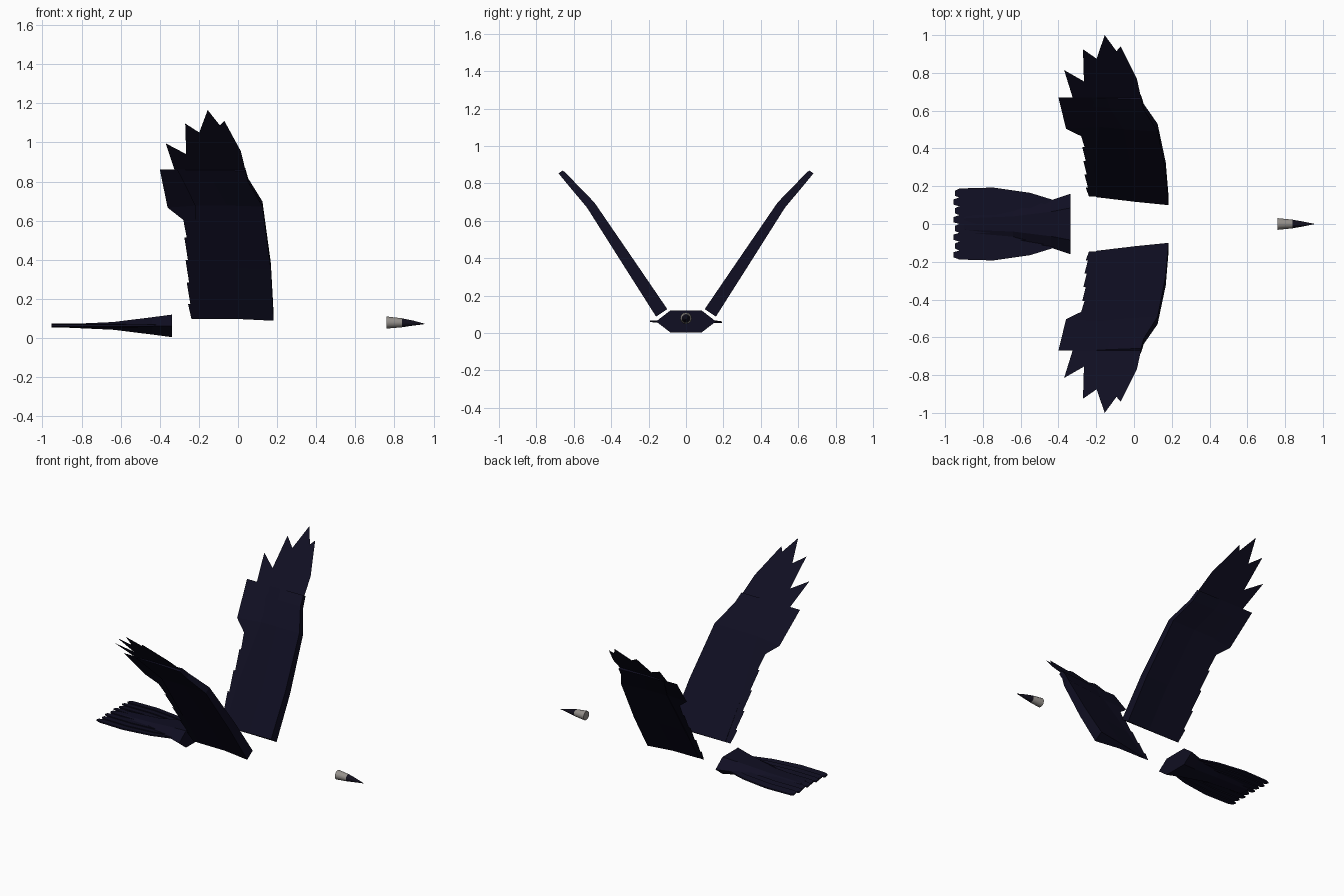
import bpy
import bmesh
from math import sin, cos, pi

old = bpy.data.objects.get("Cube")
if old:
    bpy.data.objects.remove(old, do_unlink=True)


def material(name, color):
    m = bpy.data.materials.new(name)
    m.use_nodes = True
    m.diffuse_color = (*color, 1)
    bsdf = m.node_tree.nodes["Principled BSDF"]
    bsdf.inputs["Base Color"].default_value = (*color, 1)
    bsdf.inputs["Roughness"].default_value = 0.9
    return m


NAVY = material("midnight navy feathers", (0.005, 0.0045, 0.016))
HORN = material("dark horn", (0.006, 0.005, 0.012))
GREY = material("warm grey", (0.30, 0.28, 0.26))


def finish(name, bm, *mats):
    bmesh.ops.recalc_face_normals(bm, faces=bm.faces)
    mesh = bpy.data.meshes.new(name)
    bm.to_mesh(mesh)
    bm.free()
    for m in mats:
        mesh.materials.append(m)
    ob = bpy.data.objects.new(name, mesh)
    bpy.context.collection.objects.link(ob)
    return ob


def loft(bm, sections):
    """Skin a list of equal-length rings and cap both ends."""
    rings = [[bm.verts.new(p) for p in s] for s in sections]
    n = len(rings[0])
    for a, b in zip(rings, rings[1:]):
        for i in range(n):
            j = (i + 1) % n
            bm.faces.new((a[i], a[j], b[j], b[i]))
    bm.faces.new(rings[0])
    bm.faces.new(rings[-1])


def face(bm, points):
    bm.faces.new([bm.verts.new(p) for p in points])


# Wing spine, as y and z from root through elbow to wrist and tip
SPINE = [(0.13, 0.108), (0.51, 0.685), (0.67, 0.862), (1.0, 1.166)]


def spine_z(y):
    for (y0, z0), (y1, z1) in zip(SPINE, SPINE[1:]):
        if y <= y1 or y1 == 1.0:
            return z0 + (z1 - z0) * (y - y0) / (y1 - y0)


def wing_point(side, x, y, drop):
    """Point on the wing, pushed by drop towards its underside."""
    return (x, side * (y + 0.835 * drop), spine_z(y) - 0.55 * drop)


def wing(side, label):
    # Thick arm: y, leading x, trailing x, half thickness
    stations = [(0.13, 0.182, -0.20, 0.036), (0.30, 0.168, -0.21, 0.031),
                (0.51, 0.125, -0.22, 0.024), (0.62, 0.052, -0.28, 0.018),
                (0.67, 0.037, -0.31, 0.014)]
    bm = bmesh.new()
    sections = []
    for y, lead, trail, h in stations:
        mid = lead - 0.18
        ring = [(lead, -h), (lead, h), (mid, 0.55 * h), (trail, 0.52 * h),
                (trail, 0.4 * h), (mid, -0.4 * h)]
        sections.append([wing_point(side, x, y, d) for x, d in ring])
    loft(bm, sections)
    finish(label + "_wing_arm", bm, NAVY)

    # Flat trailing feathers, each stepping out at its outer end
    bm = bmesh.new()

    def sheet(points):
        face(bm, [wing_point(side, x, y, max(0, 0.022 * (1 - y / 0.67)))
                  for x, y in points])

    steps = [0.13, 0.18, 0.25, 0.325, 0.40, 0.46]
    for i, (y0, y1) in enumerate(zip(steps, steps[1:])):
        x = -0.238 - 0.006 * i
        sheet([(-0.1, y0), (x, y0), (x - 0.018, y1), (-0.1, y1)])
    sheet([(-0.15, 0.45), (-0.262, 0.45), (-0.36, 0.50), (-0.15, 0.51)])
    sheet([(-0.15, 0.51), (-0.36, 0.50), (-0.40, 0.67), (-0.15, 0.67)])
    finish(label + "_wing_trailing_feathers", bm, NAVY)

    # Flat spread fingers beyond the wrist
    bm = bmesh.new()
    sheet([(0.037, 0.67), (0.015, 0.77), (-0.07, 0.94), (-0.093, 0.915),
           (-0.155, 1.0), (-0.198, 0.875), (-0.27, 0.925), (-0.265, 0.755),
           (-0.37, 0.815), (-0.325, 0.67)])
    finish(label + "_wing_finger_feathers", bm, NAVY)


wing(1, "left")
wing(-1, "right")

# Tail base: hexagonal rump tapering into the fan
bm = bmesh.new()
rump = []
for x, wide, flat, h in [(-0.337, 0.16, 0.085, 0.059), (-0.44, 0.125, 0.065, 0.045),
                         (-0.64, 0.08, 0.04, 0.02), (-0.90, 0.05, 0.03, 0.008)]:
    ring = [(wide, 0), (flat, h), (-flat, h), (-wide, 0), (-flat, -h), (flat, -h)]
    rump.append([(x, y, 0.062 + z * 0.98) for y, z in ring])
loft(bm, rump)
finish("tail_base", bm, NAVY)

# Tail fan: overlapping thin feathers with blunt notched ends
COUNT = 8
for k in range(COUNT):
    bm = bmesh.new()
    a, b = 2 * k / COUNT - 1, 2 * (k + 1) / COUNT - 1
    c = (a + b) / 2
    end = -0.955 + 0.008 * (k % 2)
    sections = []
    for x, w, squeeze in [(-0.42, 0.125, 1), (-0.55, 0.165, 1), (-0.745, 0.193, 1),
                          (-0.925, 0.188, 1), (end, 0.186, 0.6)]:
        y0, y1 = (w * (c + (e - c) * squeeze) for e in (a, b))
        z0, z1 = (0.070 - 0.005 * abs(e) + tilt
                  for e, tilt in ((a, 0.003), (b, -0.003)))
        sections.append([(x, y0, z0), (x, y1, z1),
                         (x, y1, z1 - 0.009), (x, y0, z0 - 0.009)])
    loft(bm, sections)
    finish("tail_feather_%d" % (k + 1), bm, NAVY)

# Beak: grey sleeve and dark pointed tip
bm = bmesh.new()
SIDES = 12
rings = []
for x, r, z in [(0.76, 0.031, 0.079), (0.838, 0.023, 0.078),
                (0.90, 0.012, 0.076), (0.955, 0.001, 0.072)]:
    rings.append([(x, r * cos(2 * pi * i / SIDES), z + r * sin(2 * pi * i / SIDES))
                  for i in range(SIDES)])
loft(bm, rings)
for f in bm.faces:
    f.material_index = 1 if f.calc_center_median().x > 0.838 else 0
    f.smooth = len(f.verts) == 4
finish("beak", bm, GREY, HORN)
